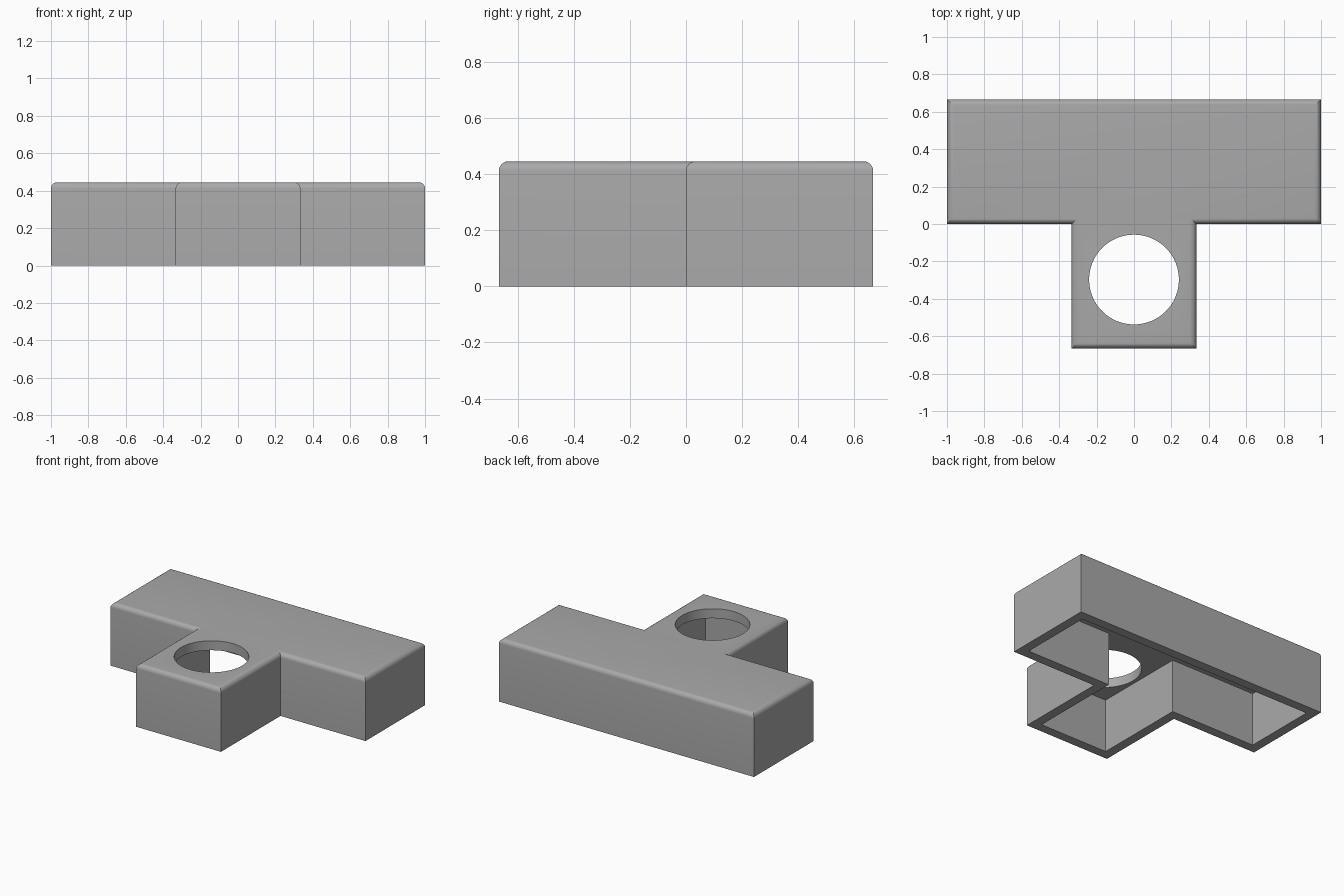
import bpy, bmesh, math

cube = bpy.data.objects.get("Cube")
if cube:
    bpy.data.objects.remove(cube)

UNIT = 2 / 3          # one square of the tee
HEIGHT = 0.445
WALL = 0.067
ROUND = 0.033         # radius of the rounded top edges
STEPS = 6

grey = bpy.data.materials.new("plain grey")
colour = (0.4, 0.4, 0.4, 1)
grey.use_nodes = True
grey.diffuse_color = colour
grey.node_tree.nodes["Principled BSDF"].inputs["Base Color"].default_value = colour


def tee_ring(bm, inset, z):
    """Tee outline, moved inwards by inset, at height z."""
    bar, stem = 1 - inset, UNIT / 2 - inset
    back, shoulder, front = UNIT - inset, inset, inset - UNIT
    right = [(bar, back), (bar, shoulder), (stem, shoulder), (stem, front)]
    left = [(-x, y) for x, y in reversed(right)]
    # negative order keeps the outline running anticlockwise
    return [bm.verts.new((x, y, z)) for x, y in reversed(right + left)]


# Hollow tee shell: cavity, rim, outer walls and rounded top edge
levels = [(WALL, HEIGHT - WALL), (WALL, 0), (0, 0)]
for i in range(STEPS + 1):
    a = math.pi / 2 * i / STEPS
    levels.append((ROUND * (1 - math.cos(a)), HEIGHT - ROUND * (1 - math.sin(a))))

bm = bmesh.new()
rings = [tee_ring(bm, inset, z) for inset, z in levels]
for low, high in zip(rings, rings[1:]):
    for i in range(len(low)):
        j = (i + 1) % len(low)
        bm.faces.new((low[i], low[j], high[j], high[i]))
bm.faces.new(rings[0])
bm.faces.new(rings[-1])
bmesh.ops.recalc_face_normals(bm, faces=bm.faces)
mesh = bpy.data.meshes.new("tee_shell")
bm.to_mesh(mesh)
bm.free()
mesh.materials.append(grey)
shell = bpy.data.objects.new("tee_shell", mesh)
bpy.context.collection.objects.link(shell)

# Round hole through the top of the stem
bpy.ops.mesh.primitive_cylinder_add(vertices=64, radius=0.24, depth=0.2,
                                    location=(0, -0.297, HEIGHT - WALL / 2))
cutter = bpy.context.object
cutter.name = "hole_cutter"
cutter.data.materials.append(grey)
cut = shell.modifiers.new("hole", "BOOLEAN")
cut.operation = "DIFFERENCE"
cut.solver = "EXACT"
cut.object = cutter

bpy.ops.object.select_all(action="DESELECT")
shell.select_set(True)
bpy.context.view_layer.objects.active = shell
bpy.ops.object.modifier_apply(modifier="hole")
bpy.data.objects.remove(cutter)
bpy.ops.object.shade_smooth_by_angle(angle=math.radians(30))
